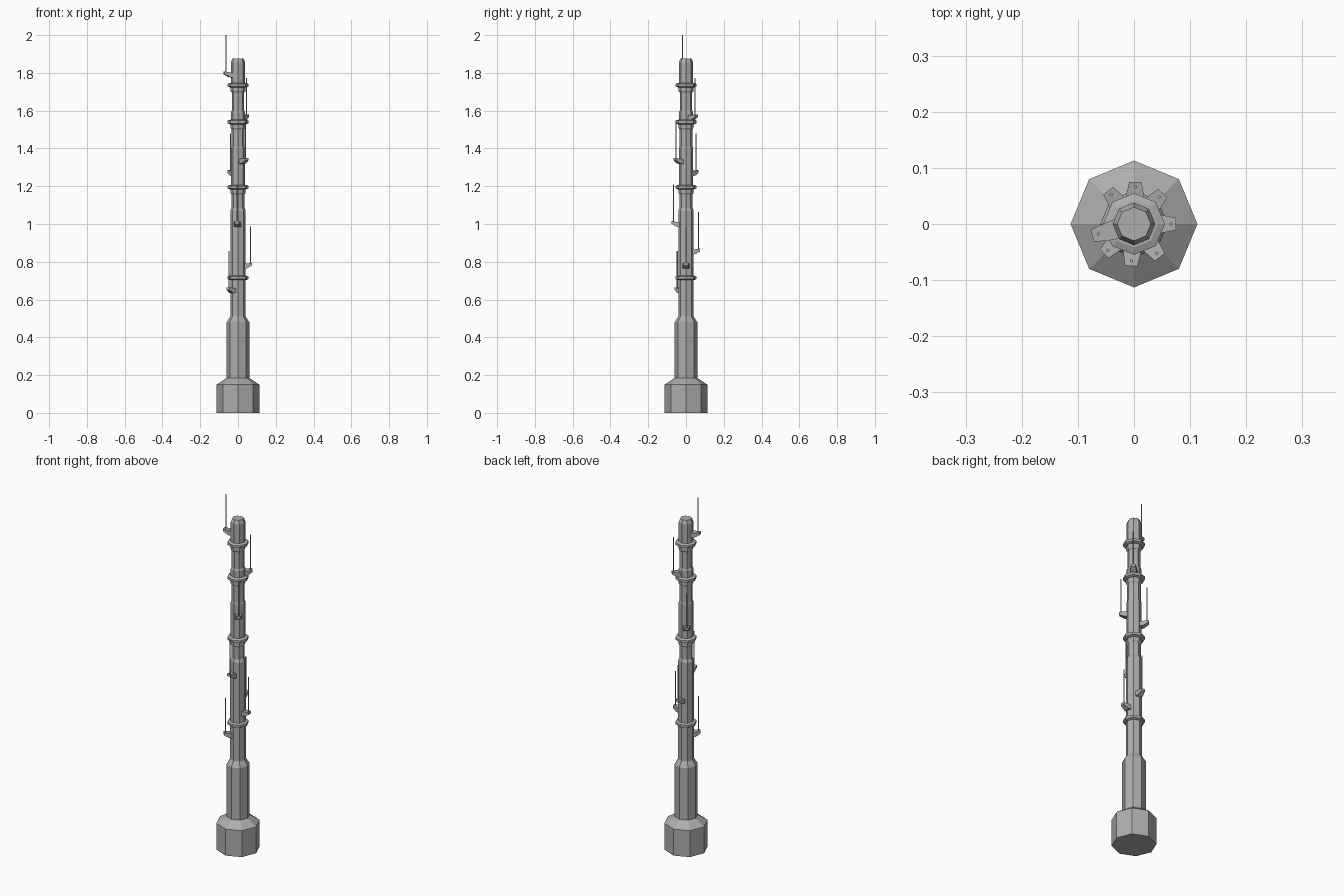
import bpy, bmesh
from math import pi, cos, sin, radians
from mathutils import Matrix, Vector

if "Cube" in bpy.data.objects:
    bpy.data.objects.remove(bpy.data.objects["Cube"])

grey = bpy.data.materials.new("mid grey")
grey.use_nodes = True
colour = (0.42, 0.42, 0.42, 1)
grey.diffuse_color = colour
grey.node_tree.nodes["Principled BSDF"].inputs["Base Color"].default_value = colour


def finish(name, bm):
    bmesh.ops.recalc_face_normals(bm, faces=bm.faces)
    mesh = bpy.data.meshes.new(name)
    bm.to_mesh(mesh)
    bm.free()
    mesh.materials.append(grey)
    obj = bpy.data.objects.new(name, mesh)
    bpy.context.collection.objects.link(obj)
    return obj


def lathe(name, profile, sides=8):
    """Stack of polygon rings from (radius, height) pairs, capped at both ends."""
    bm = bmesh.new()
    rings = [[bm.verts.new((r * cos(2 * pi * i / sides), r * sin(2 * pi * i / sides), z))
              for i in range(sides)] for r, z in profile]
    for low, high in zip(rings, rings[1:]):
        for i in range(sides):
            j = (i + 1) % sides
            bm.faces.new((low[i], low[j], high[j], high[i]))
    bm.faces.new(rings[0][::-1])
    bm.faces.new(rings[-1])
    return finish(name, bm)


# Foot and stepped mast
lathe("base", [(.113, 0), (.113, .15), (.06, .185)])
lathe("lower_column", [(.06, .18), (.06, .48), (.041, .51)])
lathe("mast", [(.041, .5), (.041, 1.07), (.034, 1.085), (.034, 1.19), (.038, 1.2),
               (.038, 1.4), (.035, 1.41), (.035, 1.54), (.038, 1.55), (.038, 1.59),
               (.033, 1.6), (.033, 1.73), (.038, 1.74), (.038, 1.855), (.03, 1.875)])

# Clamp rings, each over a slim collar
for n, z in enumerate((.715, 1.195, 1.54, 1.735)):
    lathe(f"clamp_ring_{n + 1}", [(.042, z - .012), (.055, z - .007), (.055, z + .007),
                                  (.042, z + .012)])
    if n:
        lathe(f"collar_{n + 1}", [(.034, z - .04), (.039, z - .032), (.039, z)])


def bracket(name, angle, z, reach=.075):
    """Tapered arm, deeper at the mast than at the tip."""
    bm = bmesh.new()
    sections = [(.03, .018, -.022, .004), (.05, .016, -.019, .006), (reach, .011, -.004, .01)]
    loops = [[bm.verts.new(p) for p in ((r, -w, lo), (r, w, lo), (r, w, hi), (r, -w, hi))]
             for r, w, lo, hi in sections]
    for a, b in zip(loops, loops[1:]):
        for i in range(4):
            j = (i + 1) % 4
            bm.faces.new((a[i], a[j], b[j], b[i]))
    bm.faces.new(loops[0])
    bm.faces.new(loops[-1])
    bm.transform(Matrix.Translation((0, 0, z)) @ Matrix.Rotation(angle, 4, "Z"))
    return finish(name, bm)


# Whip aerials spiralling round the mast: direction in degrees and height
aerials = [(225, .655), (0, .785), (88, .86), (266, 1.005),
           (128, 1.275), (308, 1.34), (47, 1.57), (196, 1.797)]
for n, (degrees, z) in enumerate(aerials):
    angle = radians(degrees)
    bracket(f"aerial_bracket_{n + 1}", angle, z, .077 if n == 7 else .075)
    bm = bmesh.new()
    bmesh.ops.create_cone(bm, cap_ends=True, segments=6, radius1=.003, radius2=.003, depth=.203)
    bm.transform(Matrix.Translation(Vector((.066 * cos(angle), .066 * sin(angle), z + .1015))))
    finish(f"aerial_{n + 1}", bm)
